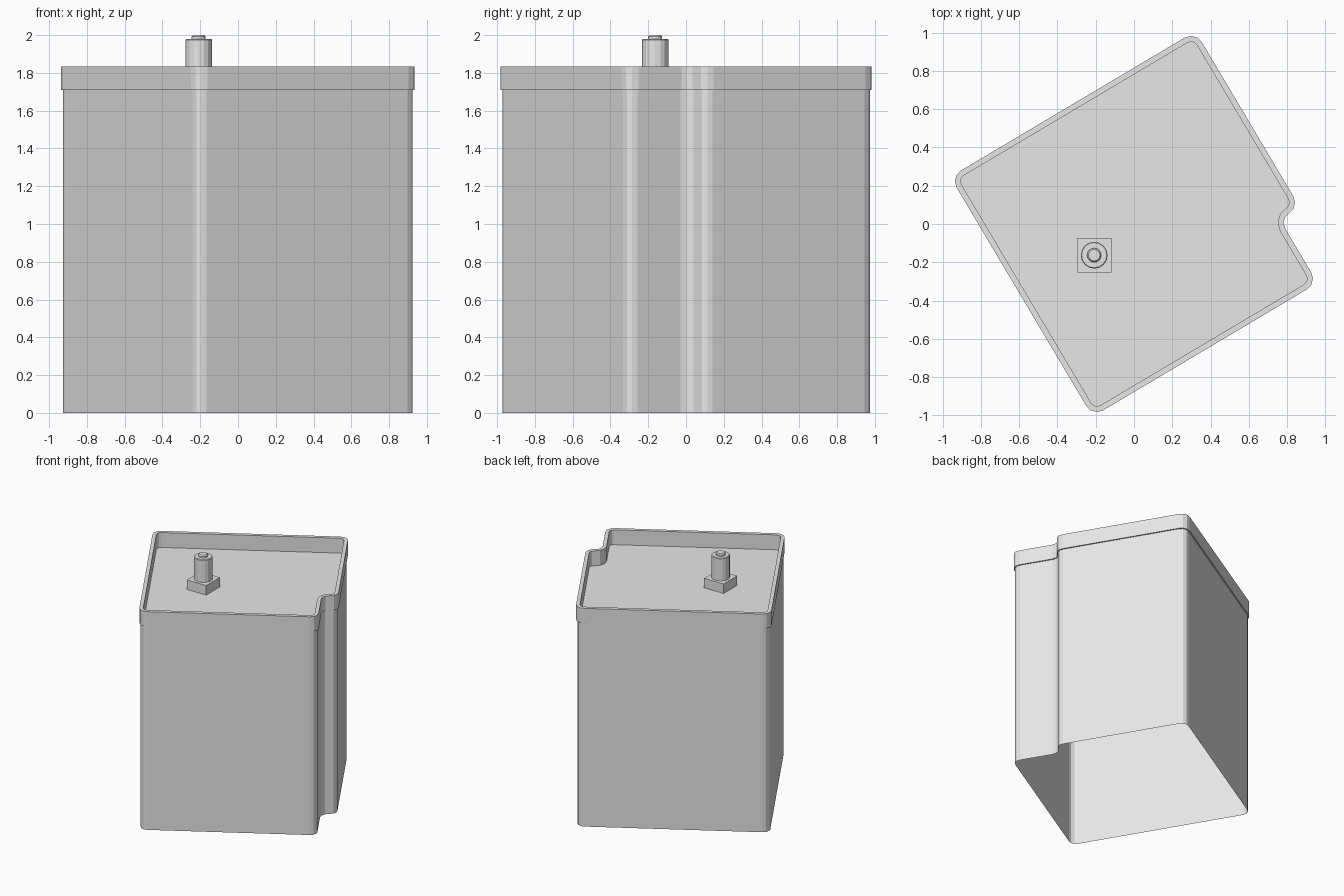
import bpy
import bmesh
from math import sin, cos, pi, radians
from mathutils import Vector, Matrix

cube = bpy.data.objects.get("Cube")
if cube:
    bpy.data.objects.remove(cube, do_unlink=True)

grey = bpy.data.materials.new("light grey")
grey.use_nodes = True
grey.diffuse_color = (0.8, 0.8, 0.8, 1)
grey.node_tree.nodes["Principled BSDF"].inputs["Base Color"].default_value = (0.8, 0.8, 0.8, 1)

TURN = Matrix.Rotation(radians(30.7), 2)
SEGMENTS = 3
RADIUS = 0.065
LEDGE, RIM_TOP = 1.71, 1.835


def outline(inset):
    """Stepped rectangle with rounded corners, moved inward by inset."""
    d = inset
    left, right, step_u = -0.70 + d, 0.79 - d, 0.667 - d
    front, back, step_v = -0.755 + d, 0.702 - d, -0.365 + d
    corners = [(left, front), (step_u, front), (step_u, step_v),
               (right, step_v), (right, back), (left, back)]
    corners = [Vector(c) for c in corners]
    points = []
    for i, p in enumerate(corners):
        a = (corners[i - 1] - p).normalized()
        b = (corners[(i + 1) % len(corners)] - p).normalized()
        if i == 2:
            r = 0.058 + d      # hollow corner grows with the inset
        else:
            r = RADIUS - d
        centre = p + (a + b) * r
        for k in range(SEGMENTS + 1):
            t = pi / 2 * k / SEGMENTS
            points.append(TURN @ (centre - (b * cos(t) + a * sin(t)) * r))
    return points


def finish(name, bm):
    mesh = bpy.data.meshes.new(name)
    bm.to_mesh(mesh)
    bm.free()
    mesh.materials.append(grey)
    obj = bpy.data.objects.new(name, mesh)
    bpy.context.collection.objects.link(obj)
    return obj


def skin(name, levels, cap=False):
    """Walls through a list of (inset, height) rings, optionally closed at the end."""
    bm = bmesh.new()
    rings = [[bm.verts.new((p.x, p.y, z)) for p in outline(inset)] for inset, z in levels]
    for low, high in zip(rings, rings[1:]):
        for i in range(len(low)):
            j = (i + 1) % len(low)
            bm.faces.new((low[i], low[j], high[j], high[i]))
    if cap:
        bm.faces.new(rings[-1])
    return finish(name, bm)


def post(name, x, y, levels, sides=16):
    """Turned part from (radius, height) rings."""
    bm = bmesh.new()
    rings = [[bm.verts.new((x + r * cos(2 * pi * k / sides), y + r * sin(2 * pi * k / sides), z))
              for k in range(sides)] for r, z in levels]
    for low, high in zip(rings, rings[1:]):
        for i in range(sides):
            j = (i + 1) % sides
            bm.faces.new((low[i], low[j], high[j], high[i]))
    bm.faces.new(rings[-1])
    return finish(name, bm)


# Open-bottomed case and the raised rim around its recessed top
skin("case_walls", [(0.01, 0), (0.01, LEDGE)])
skin("top_rim", [(0.01, LEDGE), (0, LEDGE), (0, RIM_TOP), (0.03, RIM_TOP), (0.03, LEDGE)], cap=True)

# Terminal: square foot, round post and small tip
X, Y = -0.208, -0.163
bm = bmesh.new()
bmesh.ops.create_cube(bm, size=1, matrix=Matrix.Translation((X, Y, LEDGE + 0.04))
                      @ Matrix.Diagonal((0.18, 0.18, 0.08, 1)))
finish("terminal_foot", bm)
post("terminal_post", X, Y, [(0.07, LEDGE + 0.08), (0.07, 1.975), (0.066, 1.98)])
post("terminal_tip", X, Y, [(0.037, 1.98), (0.037, 1.992), (0.03, 2.0)])
